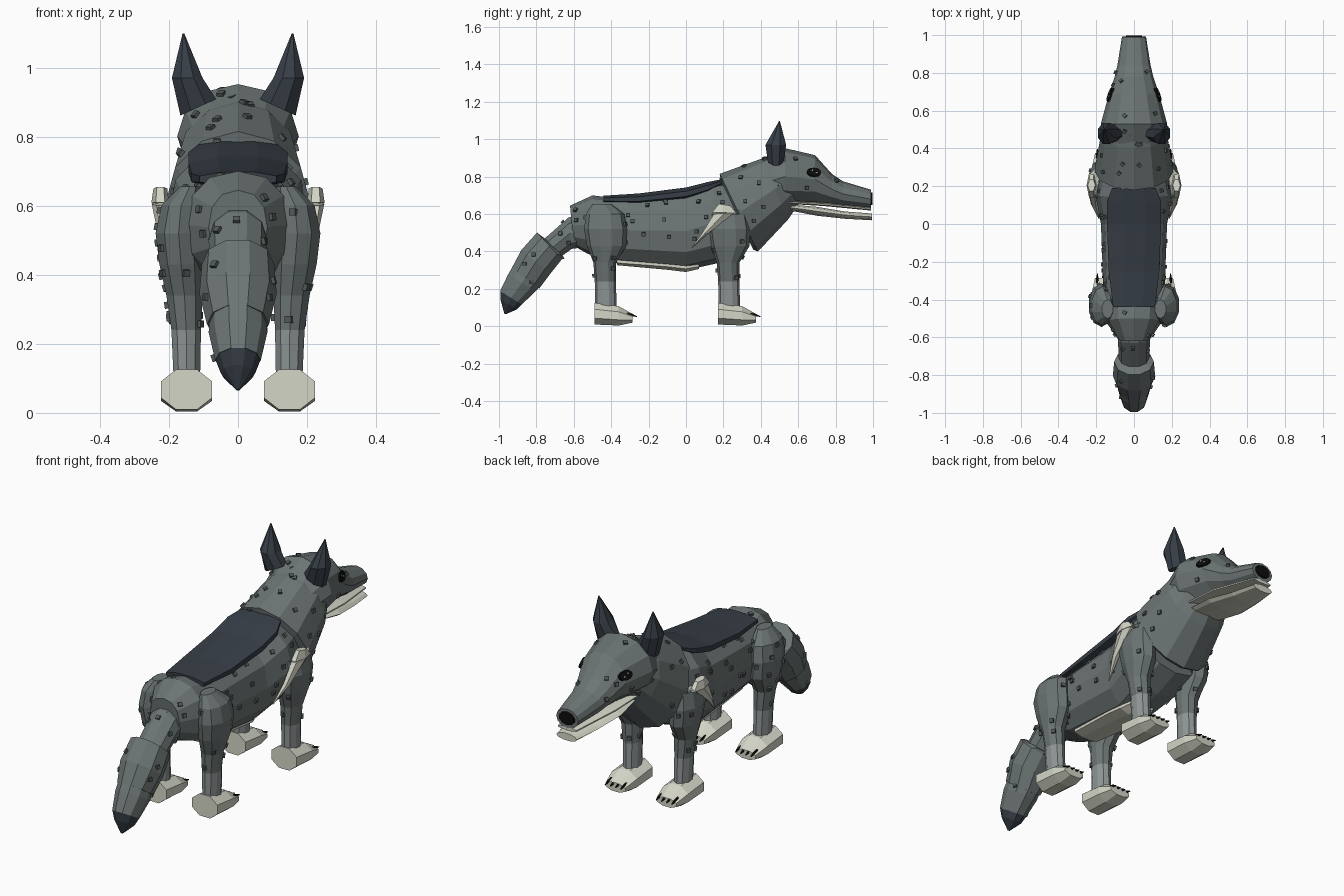
import bpy, bmesh, math, random
from mathutils import Vector, Matrix

if "Cube" in bpy.data.objects:
    bpy.data.objects.remove(bpy.data.objects["Cube"])

random.seed(4)


def mat(name, r, g, b):
    m = bpy.data.materials.new(name)
    m.diffuse_color = (r, g, b, 1)
    m.use_nodes = True
    m.node_tree.nodes["Principled BSDF"].inputs["Base Color"].default_value = m.diffuse_color
    return m


GREY = mat("grey fur", 0.15, 0.178, 0.175)
PALE = mat("pale grey", 0.27, 0.30, 0.30)
DARK = mat("slate dark", 0.038, 0.048, 0.062)
WHITE = mat("off white", 0.66, 0.67, 0.57)
BLACK = mat("black", 0.004, 0.004, 0.004)
STUD = mat("stud grey", 0.085, 0.10, 0.10)
studs = bmesh.new()


def finish(name, bm, *mats):
    bmesh.ops.recalc_face_normals(bm, faces=bm.faces)
    me = bpy.data.meshes.new(name)
    bm.to_mesh(me)
    bm.free()
    for m in mats:
        me.materials.append(m)
    ob = bpy.data.objects.new(name, me)
    bpy.context.collection.objects.link(ob)
    return ob


def add_stud(p, n, size=0.02):
    rot = n.to_track_quat('Z', 'Y').to_matrix().to_4x4()
    m = Matrix.Translation(p) @ rot @ Matrix.Diagonal((size, size, size, 1))
    bmesh.ops.create_cube(studs, size=1, matrix=m)


def loft(name, secs, mats, sides=12, phase=0.0, power=1.0, side=1, density=0, rule=None):
    """Section: (centre x, bottom y, bottom z, top y, top z, half width[, side drop])."""
    bm = bmesh.new()
    rings = []
    for x, y0, z0, y1, z1, rx, *drop in secs:
        c = Vector((x, (y0 + y1) / 2, (z0 + z1) / 2))
        up = Vector((0, (y1 - y0) / 2, (z1 - z0) / 2))
        out = Vector((rx, 0, drop[0] if drop else 0))
        ring = []
        for i in range(sides):
            a = math.tau * (i + phase) / sides
            u, v = math.cos(a), math.sin(a)
            u = math.copysign(abs(u) ** power, u)
            v = math.copysign(abs(v) ** power, v)
            p = c + out * u + up * v
            p.x *= side
            ring.append(bm.verts.new(p))
        rings.append(ring)
    walls = []
    for a, b in zip(rings, rings[1:]):
        for i in range(sides):
            j = (i + 1) % sides
            walls.append(bm.faces.new((a[i], a[j], b[j], b[i])))
    bm.faces.new(rings[0])
    bm.faces.new(rings[-1])
    bmesh.ops.recalc_face_normals(bm, faces=bm.faces)
    for f in walls:
        if rule:
            f.material_index = rule(f.calc_center_median())
        # scatter small studs by face area
        if density and f.material_index == 0 and f.normal.z > -0.45:
            n = f.calc_area() * density
            v = [q.co for q in f.verts]
            for _ in range(int(n) + (random.random() < n % 1)):
                s, t = random.uniform(.2, .8), random.uniform(.15, .85)
                add_stud(v[0].lerp(v[1], s).lerp(v[3].lerp(v[2], s), t), f.normal)
    return finish(name, bm, *mats)


def pod(name, pos, scale, normal, m, sides=10):
    """Thin flat-ended disc facing along normal, long axis near y for side discs."""
    bm = bmesh.new()
    n = Vector(normal).normalized()
    vert = (Vector((0, 0, 1)) - n * n.z).normalized()
    rot = Matrix((vert.cross(n), vert, n)).transposed().to_4x4()
    M = Matrix.Translation(pos) @ rot @ Matrix.Diagonal((*scale, 1))
    bmesh.ops.create_cone(bm, cap_ends=True, segments=sides, radius1=1, radius2=0.9, depth=1, matrix=M)
    return finish(name, bm, m)


# Torso, neck and head
loft("torso", [(0, -.60, .43, -.62, .645, .085), (0, -.53, .39, -.50, .70, .15),
               (0, -.40, .34, -.42, .69, .16), (0, 0, .30, 0, .72, .175),
               (0, .18, .34, .14, .775, .205), (0, .32, .40, .22, .77, .18)],
     [GREY], power=.88, density=75)
loft("neck", [(0, .36, .41, .19, .76, .17), (0, .385, .40, .18, .815, .21),
              (0, .545, .57, .40, .895, .175), (0, .60, .65, .50, .92, .14)],
     [GREY], density=75)
loft("head", [(0, .47, .66, .39, .88, .15), (0, .53, .65, .53, .952, .176),
              (0, .69, .655, .69, .915, .132), (0, .78, .65, .78, .815, .102),
              (0, .84, .64, .84, .775, .088), (0, .99, .63, .99, .73, .064)],
     [GREY], density=40)
loft("upper_lip", [(0, .53, .655, .53, .672, .12), (0, .74, .642, .74, .662, .113),
                   (0, .99, .618, .99, .636, .058)], [WHITE], 8, .5)
loft("lower_jaw", [(0, .52, .625, .52, .655, .09), (0, .70, .59, .70, .64, .11),
                   (0, .85, .574, .85, .615, .085), (0, .995, .566, .995, .604, .06)], [WHITE], 10)
pod("nose", (0, .992, .682), (.048, .036, .012), (0, 1, 0), BLACK)

# Saddle patch on the back and pale belly
loft("saddle", [(0, -.44, .655, -.44, .70, .12), (0, -.25, .648, -.25, .713, .145),
                (0, 0, .672, 0, .745, .155), (0, .12, .71, .12, .775, .155),
                (0, .19, .755, .19, .787, .125)], [DARK], 8, .5)
loft("belly", [(0, -.37, .325, -.37, .37, .08), (0, -.1, .30, -.1, .36, .095),
               (0, 0, .288, 0, .35, .095), (0, .07, .305, .07, .35, .07)], [WHITE], 8, .5)

# Tail in overlapping sleeves with a dark point
loft("tail_root", [(0, -.52, .42, -.50, .63, .085), (0, -.61, .41, -.63, .585, .085),
                   (0, -.68, .36, -.76, .47, .08)], [GREY], 10, density=60)
loft("tail_brush", [(0, -.645, .36, -.735, .455, .075), (0, -.66, .355, -.80, .505, .105),
                    (0, -.72, .28, -.885, .41, .112), (0, -.78, .20, -.935, .315, .09)],
     [GREY], 10, density=75)
loft("tail_end", [(0, -.76, .23, -.92, .34, .082), (0, -.80, .185, -.955, .28, .085),
                  (0, -.875, .115, -.997, .19, .066)], [GREY], 10, density=70)
loft("tail_tip", [(0, -.872, .118, -.996, .192, .066), (0, -.90, .09, -.993, .14, .05),
                  (0, -.965, .064, -.972, .069, .005)], [DARK], 10)

for s, tag in ((1, "right"), (-1, "left")):
    # Ears
    loft("ear_" + tag, [(.115, .435, .885, .525, .885, .056, -.026),
                        (.147, .42, .97, .54, .97, .048, 0),
                        (.158, .498, 1.098, .502, 1.098, .003, 0)], [DARK], 8, .5, side=s)
    # Eyes with small pale glints
    n = Vector((s * .9, .3, .32))
    pod("eye_" + tag, (s * .121, .682, .822), (.043, .027, .024), n, BLACK)
    for k, (dy, dz) in enumerate(((-.01, .008), (.012, -.004))):
        pod(f"eye_glint_{k}_{tag}", Vector((s * (.122 - dy * .33 - dz * .35), .682 + dy, .822 + dz)) + n * .012,
            (.005, .005, .004), n, WHITE, 6)

    # Pale shoulder flash: a faceted spike
    loft("shoulder_flash_" + tag, [(.195, .24, .61, .30, .625, .022), (.222, .14, .60, .27, .61, .028),
                                   (.21, .085, .50, .125, .50, .018), (.185, .025, .415, .032, .42, .003)],
         [WHITE], 6, side=s)
    loft("shoulder_cap_" + tag, [(.225, .13, .61, .28, .605, .026), (.225, .17, .655, .24, .645, .02)],
         [WHITE], 6, side=s)

    for part, y, f in (("hind", 0, 0), ("front", .66, 1)):
        # Leg, pale below the knee
        top = [(.165, -.535, .60, -.33, .60, .06), (.172, -.545, .52, -.315, .52, .07),
               (.165, -.53, .43, -.32, .43, .066)]
        low = [(.155, -.495, .34, -.375, .34, .055), (.15, -.488, .24, -.375, .24, .045),
               (.148, -.485, .09, -.37, .09, .04)]
        leg = [(x, a + y, z, b + y, z1, r) for x, a, z, b, z1, r in top + low]
        if not f:
            leg.insert(0, (.14, -.50, .655, -.40, .655, .03))
        loft(f"{part}_leg_{tag}", leg, [GREY, PALE], 10, .5, side=s, density=65,
             rule=lambda c: int(c.z < .24))
        # Paw
        loft(f"{part}_paw_{tag}", [(.149, y - .49, 0.005, y - .49, .13, .08),
                                   (.149, y - .36, 0, y - .36, .112, .08),
                                   (.149, y - .285, .018, y - .285, .068, .062)],
             [WHITE], 8, .5, side=s)
        # Claws
        for k in range(4):
            x = .149 + (k - 1.5) * .03
            loft(f"{part}_claw_{k}_{tag}", [(x, y - .315, .056, y - .315, .074, .007),
                                            (x, y - .285, .052, y - .285, .066, .006),
                                            (x, y - .262, .05, y - .262, .054, .002)],
                 [BLACK], 6, side=s)

finish("fur_studs", studs, STUD)
